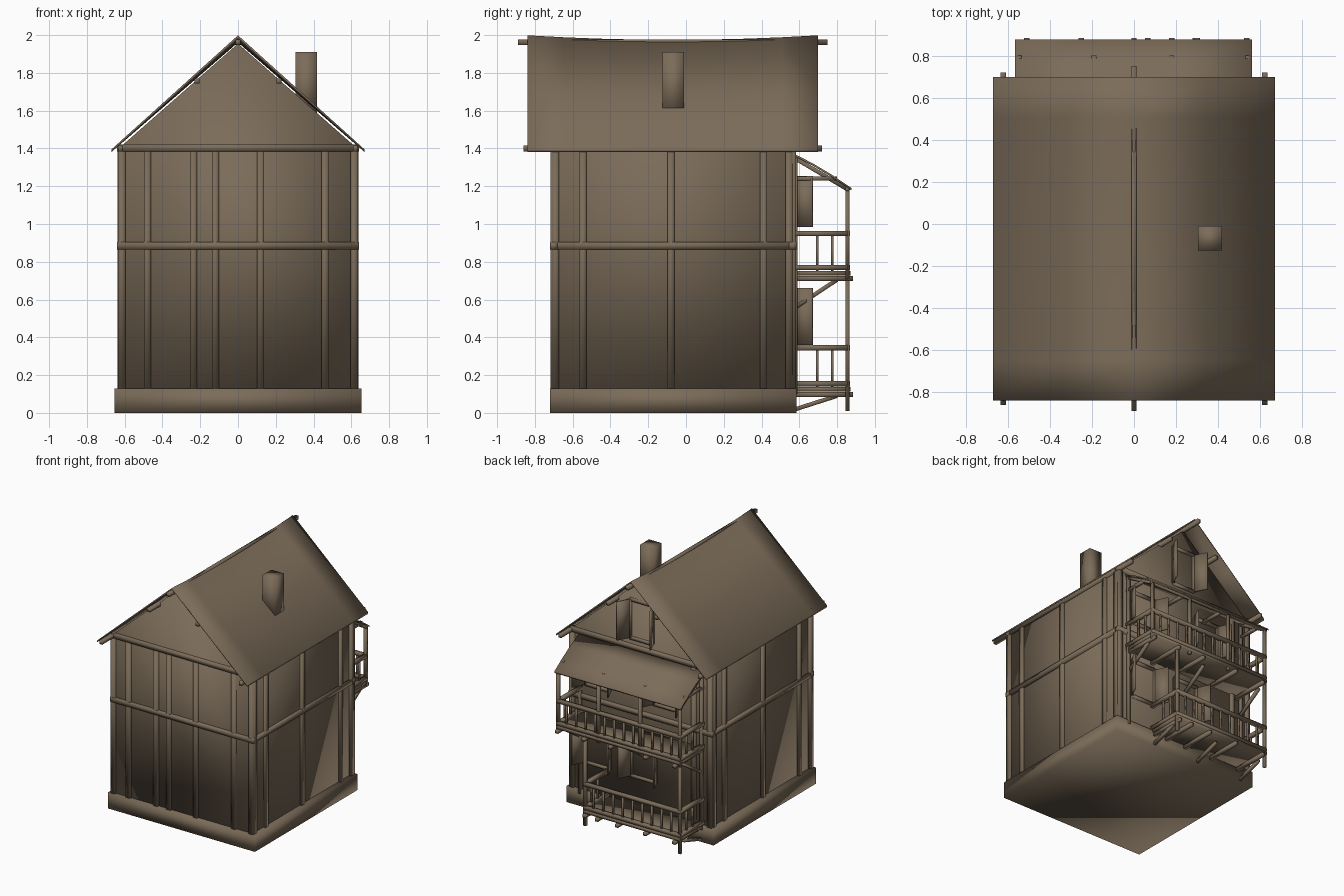
import bpy, bmesh, math
from mathutils import Vector, Matrix

if "Cube" in bpy.data.objects:
    bpy.data.objects.remove(bpy.data.objects["Cube"])

wood = bpy.data.materials.new("weathered brown")
wood.diffuse_color = (0.2, 0.15, 0.1, 1)
wood.use_nodes = True
wood.node_tree.nodes["Principled BSDF"].inputs["Base Color"].default_value = wood.diffuse_color


def finish(name, bm):
    bmesh.ops.recalc_face_normals(bm, faces=bm.faces)
    me = bpy.data.meshes.new(name)
    bm.to_mesh(me)
    bm.free()
    me.materials.append(wood)
    for p in me.polygons:
        p.use_smooth = True
    ob = bpy.data.objects.new(name, me)
    bpy.context.collection.objects.link(ob)
    return ob


def beams(name, segs, w=0.035, h=None):
    """Square timbers, one per (start, end) pair."""
    h = h or w
    bm = bmesh.new()
    for p, q in segs:
        p, q = Vector(p), Vector(q)
        d = (q - p).normalized()
        s = Vector((1, 0, 0)) if abs(d.z) > 0.99 else d.cross(Vector((0, 0, 1))).normalized()
        u = s.cross(d)
        m = Matrix((s * w, d * (q - p).length, u * h)).transposed().to_4x4()
        m.translation = (p + q) / 2
        bmesh.ops.create_cube(bm, size=1, matrix=m)
    return finish(name, bm)


def boxes(name, spans):
    """Boxes given as (x0, x1, y0, y1, z0, z1)."""
    bm = bmesh.new()
    for x0, x1, y0, y1, z0, z1 in spans:
        m = Matrix.Diagonal((x1 - x0, y1 - y0, z1 - z0, 1))
        m.translation = ((x0 + x1) / 2, (y0 + y1) / 2, (z0 + z1) / 2)
        bmesh.ops.create_cube(bm, size=1, matrix=m)
    return finish(name, bm)


def sheet(name, rows, t):
    """Grid of points given a downward thickness."""
    bm = bmesh.new()
    top = [[bm.verts.new(p) for p in r] for r in rows]
    low = [[bm.verts.new((p[0], p[1], p[2] - t)) for p in r] for r in rows]
    n, k = len(rows), len(rows[0])
    for g in (top, low):
        for i in range(n - 1):
            for j in range(k - 1):
                bm.faces.new((g[i][j], g[i + 1][j], g[i + 1][j + 1], g[i][j + 1]))
    for i in range(n - 1):
        for j in (0, k - 1):
            bm.faces.new((top[i][j], top[i + 1][j], low[i + 1][j], low[i][j]))
    for j in range(k - 1):
        for i in (0, n - 1):
            bm.faces.new((top[i][j], top[i][j + 1], low[i][j + 1], low[i][j]))
    return finish(name, bm)


F, B, S = -0.70, 0.565, 0.62          # front, back and side wall planes

# foundation and house body with gables
boxes("foundation", [(-0.655, 0.655, -0.72, 0.585, 0, 0.13)])
bm = bmesh.new()
prof = [(-S, 0.1), (S, 0.1), (S, 1.41), (0, 1.955), (-S, 1.41)]
a = [bm.verts.new((x, F, z)) for x, z in prof]
b = [bm.verts.new((x, B, z)) for x, z in prof]
bm.faces.new(a)
bm.faces.new(b)
for i in range(5):
    j = (i + 1) % 5
    bm.faces.new((a[i], a[j], b[j], b[i]))
finish("house_body", bm)

# sagging roof
rows = []
for i in range(9):
    y = -0.84 + 1.54 * i / 8
    r = 1.975 + 0.024 * ((i - 4) / 4) ** 2
    rows.append([(-0.67, y, 1.395), (-0.335, y, (r + 1.395) / 2), (0, y, r),
                 (0.335, y, (r + 1.395) / 2), (0.67, y, 1.395)])
sheet("main_roof", rows, 0.014)
beams("ridge_and_eave_beams", [((0, -0.89, 1.962), (0, 0.75, 1.962))] +
      [((s * 0.622, -0.86, 1.4), (s * 0.622, 0.72, 1.4)) for s in (-1, 1)], 0.026, 0.03)
beams("purlins", [((s * 0.217, -0.83, 1.757), (s * 0.217, 0.69, 1.757)) for s in (-1, 1)], 0.028)
boxes("chimney", [(0.305, 0.418, -0.125, -0.01, 1.55, 1.91)])

# timber framing
posts = [((x, F, 0.13), (x, F, 1.39)) for x in (-0.615, -0.48, -0.235, -0.12, 0.12, 0.46, 0.615)]
posts += [((s * S, y, 0.13), (s * S, y, 1.39)) for s in (-1, 1)
          for y in (-0.69, -0.545, -0.08, 0.41, 0.545)]
posts += [((x, B, 0.13), (x, B, 1.39)) for x in (-0.615, -0.47, 0.615)]
beams("wall_posts", posts, 0.037)
rails = []
for z in (0.885, 1.403):
    rails += [((-0.64, y, z), (0.64, y, z)) for y in (F, B)]
    rails += [((s * S, -0.715, z), (s * S, 0.58, z)) for s in (-1, 1)]
beams("wall_rails", rails, 0.038)

# back windows and doors: frame plus two open shutters
frames, shutters = [], []
for x0, x1, z0, z1 in ((0.28, 0.5, 0.36, 0.66), (-0.13, 0.09, 0.36, 0.66),
                       (0.28, 0.5, 0.99, 1.25), (-0.33, -0.11, 0.99, 1.25),
                       (-0.1, 0.1, 1.47, 1.78)):
    frames += [((x, B, z0), (x, B, z1)) for x in (x0, x1)]
    frames += [((x0, B, z), (x1, B, z)) for z in (z0, z1)]
    zc = (z0 + z1) / 2
    for x, s in ((x0, -1), (x1, 1)):
        shutters.append(((x, B, zc), (x + s * 0.05, 0.67, zc)))
beams("window_frames", frames, 0.025)
sh = None
for i, (p, q) in enumerate(shutters):
    beams("shutter", [(p, q)], 0.012, 0.31 if i > 7 else (0.3 if i < 4 else 0.27))

# balconies: deck, joists, posts, rails, balusters, braces
for name, x0, x1, zd, zr, joists in (
        ("upper", -0.555, 0.55, 0.74, 0.95, (-0.51, -0.25, 0.065, 0.3, 0.535)),
        ("lower", -0.555, 0.31, 0.125, 0.345, (-0.51, -0.25, 0.0, 0.18, 0.29))):
    yo = 0.855
    boxes(name + "_deck", [(x0, x1, B, 0.87, zd - 0.012, zd + 0.012)])
    beams(name + "_joists", [((x, B, zd - 0.028), (x, 0.885, zd - 0.028)) for x in joists], 0.026)
    rail = []
    for z in (zd + 0.03, zr):
        rail += [((x0, yo, z), (x1, yo, z)), ((x0 + 0.01, B, z), (x0 + 0.01, yo, z))]
        rail += [((x1 - 0.01, B, z), (x1 - 0.01, yo, z))]
    beams(name + "_rails", rail, 0.028)
    n = round((x1 - x0) / 0.085)
    bal = [((x0 + (x1 - x0) * i / n, yo, zd), (x0 + (x1 - x0) * i / n, yo, zr)) for i in range(1, n)]
    bal += [((x, y, zd), (x, y, zr)) for x in (x0 + 0.01, x1 - 0.01) for y in (0.695, 0.775)]
    beams(name + "_balusters", bal, 0.014)
    beams(name + "_braces", [((x, B, zd - (0.19 if zd > 0.5 else 0.11)), (x, 0.8, zd - 0.035))
                             for x in (x0 + 0.02, (x0 + x1) / 2, x1 - 0.02)], 0.022)

beams("balcony_posts", [((x, 0.855, 0.71), (x, 0.855, 1.19)) for x in (-0.545, -0.19, 0.18, 0.54)] +
      [((-0.545, 0.855, 0.01), (-0.545, 0.855, 0.72)), ((0.3, 0.855, 0.01), (0.3, 0.855, 0.72))] +
      [((x, 0.58, 0.1), (x, 0.58, 1.36)) for x in (-0.545, 0.54)], 0.022)

# balcony roof with its frame
sheet("balcony_roof", [[(x, 0.565, 1.375), (x, 0.67, 1.322), (x, 0.77, 1.262), (x, 0.877, 1.19)]
                       for x in (-0.565, -0.2, 0.2, 0.56)], 0.012)
frame = [((-0.56, 0.855, 1.185), (0.555, 0.855, 1.185))]
frame += [((x, B, 1.24), (x, 0.8, 1.24)) for x in (-0.545, -0.19, 0.18, 0.54)]
frame += [((x, B, 1.355), (x, 0.865, 1.178)) for x in (-0.545, 0.54)]
beams("balcony_roof_frame", frame, 0.022)
